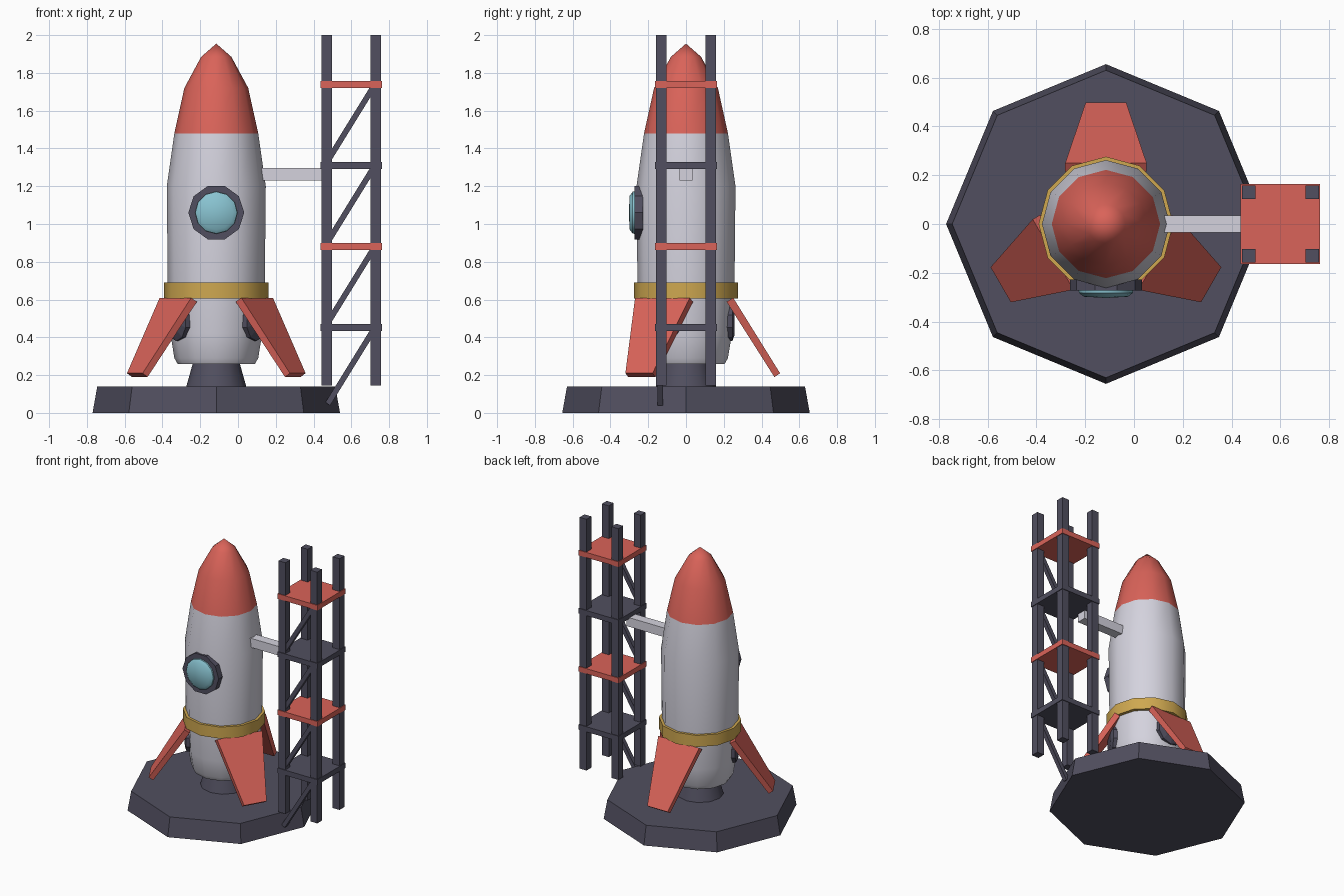
import bpy, bmesh, math
from mathutils import Vector, Matrix

if "Cube" in bpy.data.objects:
    bpy.data.objects.remove(bpy.data.objects["Cube"])

AX = -0.115  # rocket axis x


def material(name, rgb):
    m = bpy.data.materials.new(name)
    m.diffuse_color = (*rgb, 1)
    m.use_nodes = True
    m.node_tree.nodes["Principled BSDF"].inputs["Base Color"].default_value = m.diffuse_color
    return m


WHITE = material("hull_white", (0.66, 0.65, 0.73))
RED = material("signal_red", (0.70, 0.125, 0.10))
DARK = material("dark_slate", (0.082, 0.078, 0.115))
GOLD = material("gold", (0.62, 0.39, 0.08))
BLUE = material("window_blue", (0.25, 0.55, 0.64))


def finish(name, bm, mat, smooth=None):
    bmesh.ops.recalc_face_normals(bm, faces=bm.faces)
    me = bpy.data.meshes.new(name)
    bm.to_mesh(me)
    bm.free()
    me.materials.append(mat)
    ob = bpy.data.objects.new(name, me)
    bpy.context.collection.objects.link(ob)
    if smooth:
        bpy.ops.object.select_all(action='DESELECT')
        ob.select_set(True)
        bpy.context.view_layer.objects.active = ob
        bpy.ops.object.shade_smooth_by_angle(angle=math.radians(smooth))
    return ob


def lathe(name, profile, sides, mat, matrix=None, smooth=None):
    """Stack of rings (radius, height), capped; radius 0 makes a point."""
    bm = bmesh.new()
    rings = []
    for r, z in profile:
        n = sides if r > 0 else 1
        rings.append([bm.verts.new((r * math.cos(2 * math.pi * i / sides),
                                    r * math.sin(2 * math.pi * i / sides), z)) for i in range(n)])
    for a, b in zip(rings, rings[1:]):
        for i in range(sides):
            j = (i + 1) % sides
            if len(b) == 1:
                bm.faces.new((a[i], a[j], b[0]))
            else:
                bm.faces.new((a[i], a[j], b[j], b[i]))
    for ring in (rings[0], rings[-1]):
        if len(ring) > 1:
            bm.faces.new(ring)
    bm.transform(matrix or Matrix.Translation((AX, 0, 0)))
    return finish(name, bm, mat, smooth)


def box(name, lo, hi, mat):
    lo, hi = Vector(lo), Vector(hi)
    bm = bmesh.new()
    bmesh.ops.create_cube(bm, size=1)
    bm.transform(Matrix.Translation((lo + hi) / 2) @ Matrix.Diagonal((*(hi - lo), 1)))
    return finish(name, bm, mat)


def strut(name, a, b, t, mat):
    a, b = Vector(a), Vector(b)
    d = b - a
    bm = bmesh.new()
    bmesh.ops.create_cube(bm, size=1)
    tilt = math.atan2(d.x, d.z)  # struts lie in the xz plane
    bm.transform(Matrix.Translation((a + b) / 2) @ Matrix.Rotation(tilt, 4, 'Y')
                 @ Matrix.Diagonal((t, t, d.length, 1)))
    return finish(name, bm, mat)


# launch pad and rocket stack
lathe("launch_pad", [(0.655, 0), (0.63, 0.14)], 8, DARK)
lathe("engine_nozzle", [(0.16, 0.135), (0.122, 0.27)], 12, DARK, smooth=40)
lathe("hull", [(0.205, 0.26), (0.222, 0.29), (0.243, 0.42), (0.257, 0.69), (0.262, 1.2), (0.222, 1.48)],
      12, WHITE, smooth=40)
lathe("nose_cone", [(0.222, 1.48), (0.169, 1.72), (0.08, 1.885), (0, 1.955)], 12, RED, smooth=40)
lathe("gold_collar", [(0.276, 0.605), (0.276, 0.69)], 12, GOLD, smooth=40)

# round window on the front
to_front = Matrix.Translation((AX, 0, 1.06)) @ Matrix.Rotation(math.pi / 2, 4, 'X')
lathe("window_frame", [(0.148, 0.228), (0.148, 0.272)], 10, DARK, to_front)
lathe("window_glass", [(0.113, 0.26), (0.111, 0.282), (0.09, 0.298), (0, 0.303)], 12, BLUE, to_front, 40)

# three splayed fins, each with a dark hub on the hull behind it
for k, ang in enumerate((90, 210, 330)):
    turn = Matrix.Translation((AX, 0, 0)) @ Matrix.Rotation(math.radians(ang), 4, 'Z')
    bm = bmesh.new()
    section = [(0.215, 0.588, 0.167), (0.25, 0.609, 0.167), (0.498, 0.21, 0.083), (0.468, 0.19, 0.083)]
    left = [bm.verts.new((r, w, z)) for r, z, w in section]
    right = [bm.verts.new((r, -w, z)) for r, z, w in section]
    bm.faces.new(left)
    bm.faces.new(right)
    for i in range(4):
        j = (i + 1) % 4
        bm.faces.new((left[i], left[j], right[j], right[i]))
    bm.transform(turn)
    finish(f"fin_{k + 1}", bm, RED)
    lathe(f"fin_hub_{k + 1}", [(0.105, 0.205), (0.105, 0.245), (0.07, 0.258)], 10, DARK,
          turn @ Matrix.Translation((0, 0, 0.485)) @ Matrix.Rotation(math.pi / 2, 4, 'Y'))

# service tower: legs, platforms, front braces
for i, x in enumerate((0.47, 0.73)):
    for j, y in enumerate((-0.13, 0.13)):
        box(f"tower_leg_{i}{j}", (x - 0.028, y - 0.028, 0.145), (x + 0.028, y + 0.028, 2.0), DARK)
for k in range(4):
    z = 0.452 + 0.429 * k
    box(f"tower_platform_{k + 1}", (0.437, -0.163, z - 0.019), (0.763, 0.163, z + 0.019),
        RED if k % 2 else DARK)
    strut(f"tower_brace_{k + 1}", (0.475, -0.137, z - 0.405), (0.725, -0.137, z), 0.03, DARK)

# access arm
box("access_arm", (0.12, -0.035, 1.23), (0.46, 0.035, 1.297), WHITE)
